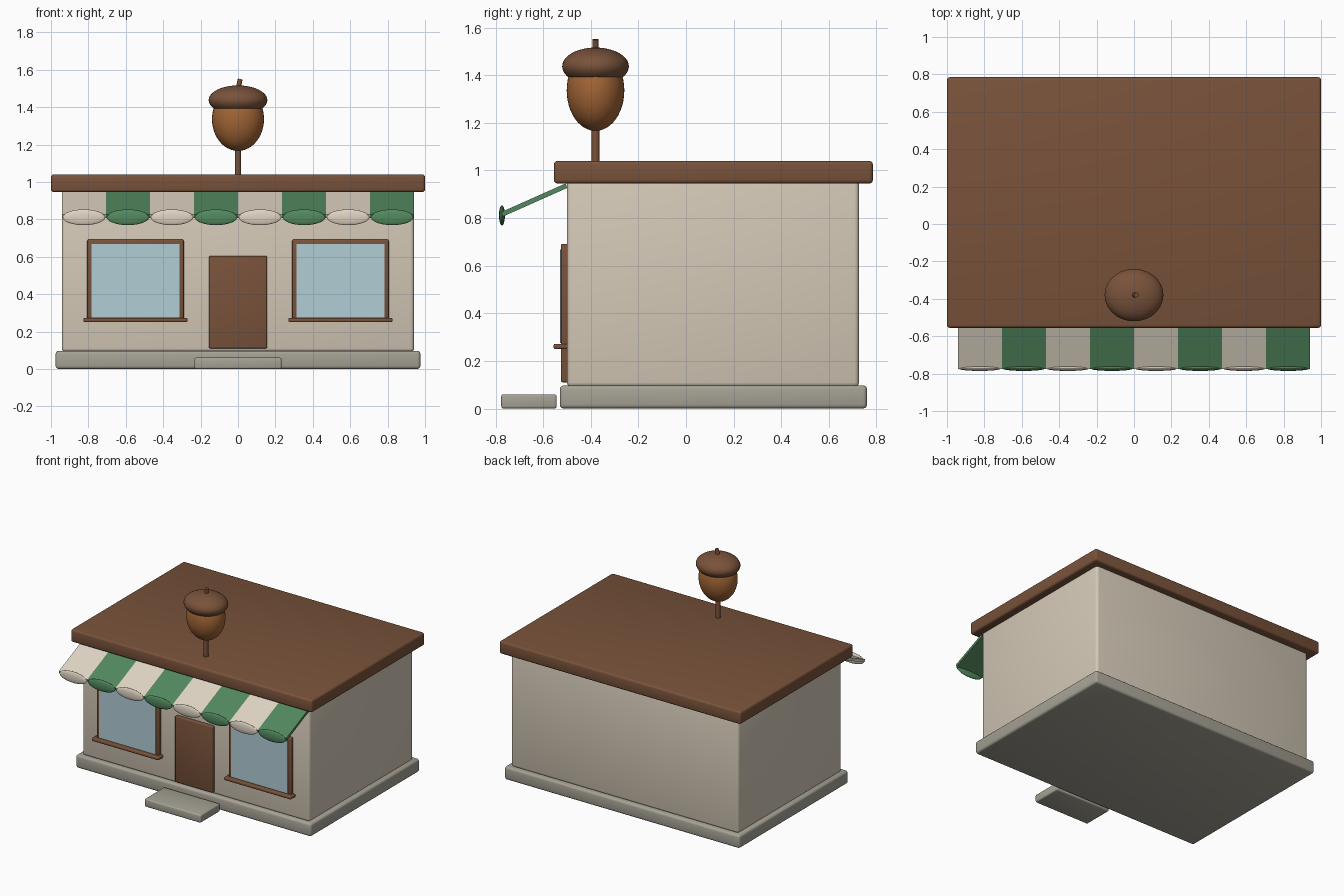
import bpy, bmesh, math
from mathutils import Matrix, Vector

if "Cube" in bpy.data.objects:
    bpy.data.objects.remove(bpy.data.objects["Cube"])


def material(name, rgb):
    m = bpy.data.materials.new(name)
    m.diffuse_color = (*rgb, 1.0)
    m.use_nodes = True
    m.node_tree.nodes["Principled BSDF"].inputs["Base Color"].default_value = m.diffuse_color
    return m


WALL = material("plaster", (0.66, 0.585, 0.475))
CREAM = material("awning_cream", (0.74, 0.66, 0.55))
GREEN = material("awning_green", (0.085, 0.25, 0.115))
WOOD = material("brown_wood", (0.19, 0.085, 0.043))
NUT = material("acorn_orange", (0.36, 0.13, 0.036))
GLASS = material("glass", (0.44, 0.61, 0.67))
STONE = material("stone", (0.38, 0.36, 0.30))


def finish(bm, name, mat):
    me = bpy.data.meshes.new(name)
    bmesh.ops.recalc_face_normals(bm, faces=bm.faces)
    bm.to_mesh(me)
    bm.free()
    me.materials.append(mat)
    ob = bpy.data.objects.new(name, me)
    bpy.context.collection.objects.link(ob)
    bpy.ops.object.select_all(action='DESELECT')
    ob.select_set(True)
    bpy.context.view_layer.objects.active = ob
    bpy.ops.object.shade_smooth_by_angle(angle=math.radians(35))
    return ob


def box(name, lo, hi, mat, bevel=0.0, matrix=None):
    lo, hi = Vector(lo), Vector(hi)
    bm = bmesh.new()
    bmesh.ops.create_cube(bm, size=1)
    bmesh.ops.scale(bm, vec=hi - lo, verts=bm.verts)
    bmesh.ops.translate(bm, vec=(lo + hi) / 2, verts=bm.verts)
    if bevel:
        bmesh.ops.bevel(bm, geom=bm.edges[:], offset=bevel, segments=3,
                        profile=0.5, affect='EDGES')
    if matrix:
        bm.transform(matrix)
    return finish(bm, name, mat)


def ellipsoid(name, centre, radii, mat):
    bm = bmesh.new()
    bmesh.ops.create_uvsphere(bm, u_segments=40, v_segments=24, radius=1)
    bm.transform(Matrix.Translation(centre) @ Matrix.Diagonal((*radii, 1)))
    return finish(bm, name, mat)


def rod(name, a, b, r, mat):
    a, b = Vector(a), Vector(b)
    bm = bmesh.new()
    bmesh.ops.create_cone(bm, cap_ends=True, segments=20, radius1=r, radius2=r,
                          depth=(b - a).length)
    rot = (b - a).to_track_quat('Z', 'Y').to_matrix().to_4x4()
    bm.transform(Matrix.Translation((a + b) / 2) @ rot)
    return finish(bm, name, mat)


# building shell
box("foundation", (-0.975, -0.53, 0), (0.975, 0.76, 0.097), STONE, 0.016)
box("front_step", (-0.233, -0.776, 0), (0.233, -0.543, 0.06), STONE, 0.01)
box("walls", (-0.942, -0.5, 0.09), (0.942, 0.727, 0.96), WALL, 0.02)
box("roof", (-1, -0.555, 0.945), (1, 0.785, 1.04), WOOD, 0.015)
box("door", (-0.156, -0.526, 0.11), (0.156, -0.48, 0.605), WOOD, 0.008)

# windows
for side, cx in (("left", -0.548), ("right", 0.548)):
    box(side + "_window_frame", (cx - 0.258, -0.525, 0.255),
        (cx + 0.258, -0.48, 0.692), WOOD, 0.008)
    box(side + "_window_glass", (cx - 0.234, -0.529, 0.275),
        (cx + 0.234, -0.522, 0.668), GLASS)
    box(side + "_window_sill", (cx - 0.278, -0.556, 0.25),
        (cx + 0.278, -0.49, 0.272), WOOD, 0.007)

# striped awning with rounded scallops along its lower edge
STRIPES, WIDTH = 8, 0.2355
slope = math.atan2(0.12, 0.27)
tilt = Matrix.Translation((0, -0.502, 0.936)) @ Matrix.Rotation(slope, 4, 'X')
for i in range(STRIPES):
    x0 = (i - STRIPES / 2) * WIDTH
    mat = GREEN if i % 2 else CREAM
    box(f"awning_stripe_{i + 1}", (x0, -0.296, -0.01),
        (x0 + WIDTH, 0, 0.01), mat, 0, tilt)
    ellipsoid(f"awning_scallop_{i + 1}", (x0 + WIDTH / 2, -0.773, 0.811),
              (0.113, 0.0125, 0.042), mat)

# acorn sign on a post
Y = -0.38
rod("acorn_post", (0, Y, 1.02), (0, Y, 1.2), 0.017, WOOD)
ellipsoid("acorn_nut", (0, Y, 1.336), (0.139, 0.121, 0.17), NUT)
ellipsoid("acorn_cap", (0, Y, 1.437), (0.157, 0.14, 0.079), WOOD)
rod("acorn_stem", (-0.002, Y, 1.49), (0.012, Y, 1.55), 0.013, WOOD)
